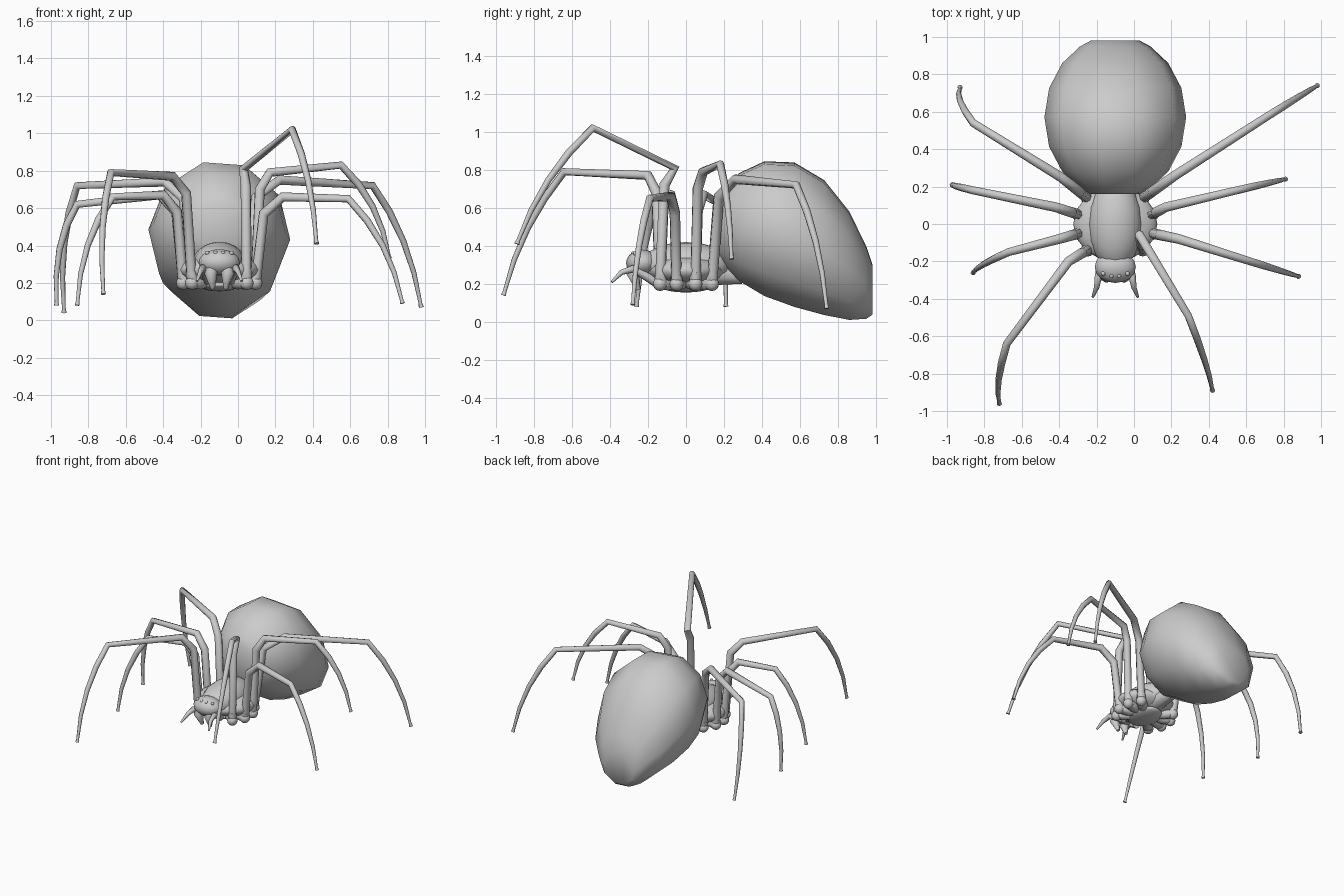
import bpy, bmesh, math
from mathutils import Vector

if "Cube" in bpy.data.objects:
    bpy.data.objects.remove(bpy.data.objects["Cube"], do_unlink=True)

CX = -.1  # the body's own centre line


def finish(obj, angle=60):
    bpy.ops.object.select_all(action='DESELECT')
    obj.select_set(True)
    bpy.context.view_layer.objects.active = obj
    bpy.ops.object.shade_smooth_by_angle(angle=math.radians(angle))


def tube(name, points, radii):
    """Sweep a tapered round tube through the points."""
    curve = bpy.data.curves.new(name, 'CURVE')
    curve.dimensions = '3D'
    curve.bevel_depth = 1
    curve.bevel_resolution = 2
    curve.use_fill_caps = True
    spline = curve.splines.new('POLY')
    spline.points.add(len(points) - 1)
    for point, position, radius in zip(spline.points, points, radii):
        point.co = (*position, 1)
        point.radius = radius
    obj = bpy.data.objects.new(name, curve)
    bpy.context.collection.objects.link(obj)
    bpy.ops.object.select_all(action='DESELECT')
    obj.select_set(True)
    bpy.context.view_layer.objects.active = obj
    bpy.ops.object.convert(target='MESH')
    finish(bpy.context.object)


def ball(name, centre, size):
    bpy.ops.mesh.primitive_uv_sphere_add(segments=16, ring_count=10, location=centre)
    obj = bpy.context.object
    obj.name = name
    obj.scale = size
    finish(obj)


def abdomen(front, back, steps, sides):
    """Faceted egg of upright rings, blunt at both ends and drooping to the rear."""
    bm = bmesh.new()
    rings = []
    for step in range(steps + 1):
        u = -math.cos(math.pi * step / steps)
        t = (u + 1) / 2
        y = front + (back - front) * t
        size = .38 * math.sqrt(1 - .88 * u * u)
        centre = .5 - .33 * t ** 3
        ring = []
        for side in range(sides):
            a = math.tau * side / sides - math.radians(4)
            ring.append(bm.verts.new((CX + size * math.cos(a), y,
                                      centre + 1.03 * size * math.sin(a))))
        rings.append(ring)
    for a, b in zip(rings, rings[1:]):
        for i in range(sides):
            j = (i + 1) % sides
            bm.faces.new((a[i], a[j], b[j], b[i]))
    bm.faces.new(rings[0])
    bm.faces.new(rings[-1])
    bmesh.ops.recalc_face_normals(bm, faces=bm.faces)
    mesh = bpy.data.meshes.new("abdomen")
    bm.to_mesh(mesh)
    bm.free()
    obj = bpy.data.objects.new("abdomen", mesh)
    bpy.context.collection.objects.link(obj)
    finish(obj)


abdomen(front=.16, back=.98, steps=8, sides=10)

# Round carapace, domed ridge, head, breast plate and waist
ball("carapace", (CX, 0, .27), (.225, .2, .085))
ball("carapace_dome", (CX, 0, .3), (.145, .24, .12))
ball("head", (CX, -.23, .31), (.11, .085, .07))
ball("breast_plate", (CX, 0, .19), (.11, .14, .035))
tube("waist", [(CX, .1, .27), (CX, .3, .24)], [.08, .04])

# Paired eyes, jaws and feelers
for side, s in (("left", 1), ("right", -1)):
    for row, z in (("upper", .36), ("lower", .33)):
        for place, x in (("inner", .02), ("outer", .065)):
            ball(f"{side}_{row}_{place}_eye",
                 (CX + s * x, .15 - 1.2 * z + x / 4, z), (.012, .012, .012))
    tube(f"{side}_jaw",
         [(CX + s * .04, -.25, .3), (CX + s * .045, -.28, .25), (CX + s * .035, -.25, .17)],
         [.03, .035, .012])
    tube(f"{side}_feeler",
         [(CX + s * .06, -.16, .21), (CX + s * .09, -.28, .28),
          (CX + s * .1, -.34, .26), (CX + s * .12, -.39, .21)],
         [.025, .02, .014, .007])

# Bend, knee and foot of each leg, front pair first
legs = {
    "left": [
        [(.03, -.06, .81), (.29, -.49, 1.02), (.42, -.89, .41)],
        [(.24, -.08, .66), (.59, -.19, .65), (.88, -.28, .09)],
        [(.17, .09, .79), (.55, .18, .83), (.81, .24, .33)],
        [(.22, .26, .75), (.72, .58, .72), (.98, .74, .07)]],
    "right": [
        [(-.35, -.2, .77), (-.68, -.64, .79), (-.72, -.96, .14)],
        [(-.4, -.08, .67), (-.67, -.15, .66), (-.86, -.26, .08)],
        [(-.42, .09, .67), (-.86, .18, .62), (-.97, .21, .08)],
        [(-.39, .25, .74), (-.86, .54, .72), (-.93, .73, .04)]],
}
for side, s in (("left", 1), ("right", -1)):
    for k, joints in enumerate(legs[side]):
        bend, knee, foot = map(Vector, joints)
        around = (k - 1.5) / 2
        hip = Vector((CX + s * .2 * math.cos(around), .2 * math.sin(around), .2))
        # thigh rises steeply before turning outward
        thigh = hip.lerp(bend, .3)
        thigh.z = bend.z - .09
        # shin bows away from the body
        outward = knee - bend
        outward.z = 0
        shin = (knee + foot) / 2 + outward.normalized() * .04
        shin.z += .03
        upper = knee * .375 + shin * .75 - foot * .125
        lower = foot * .375 + shin * .75 - knee * .125
        tube(f"{side}_leg_{k + 1}",
             [hip, thigh, bend, knee, upper, shin, lower, foot.lerp(lower, .12), foot],
             [.028, .028, .026, .021, .02, .017, .014, .01, .014])
        # plump hip joint reaching out from the breast plate
        root = Vector((CX, 0, .21)).lerp(hip, .35)
        tube(f"{side}_hip_{k + 1}", [root, root.lerp(hip, .5), hip, hip.lerp(thigh, .12)],
             [.03, .038, .036, .029])
        ball(f"{side}_hip_joint_{k + 1}", hip, (.037, .037, .037))
